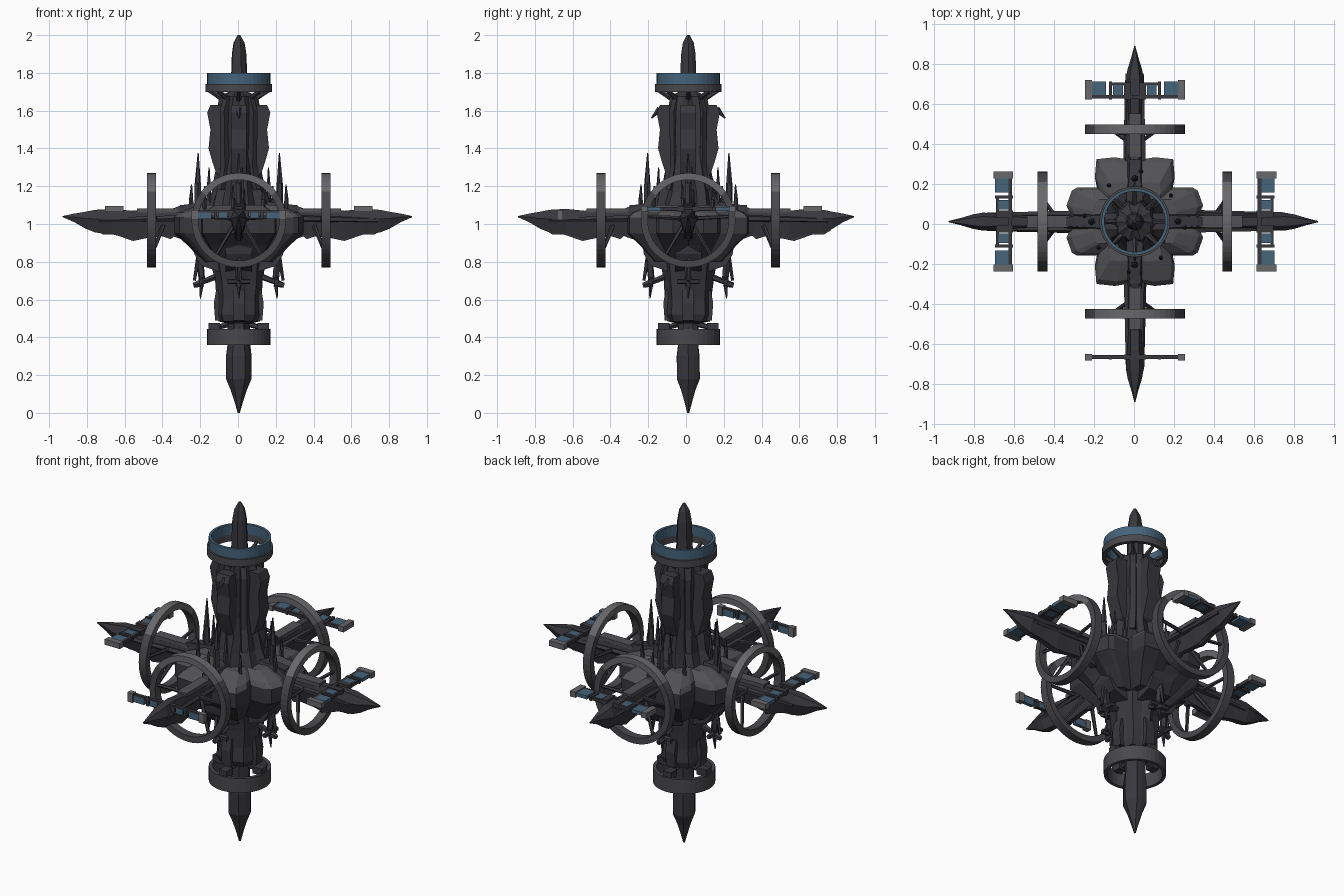
import bpy, bmesh, math, random
from mathutils import Vector, Matrix

if "Cube" in bpy.data.objects:
    bpy.data.objects.remove(bpy.data.objects["Cube"])

random.seed(4)
CX, CY = 0.004, 0.012


def mat(name, c):
    m = bpy.data.materials.new(name)
    m.diffuse_color = (*c, 1)
    m.use_nodes = True
    m.node_tree.nodes["Principled BSDF"].inputs["Base Color"].default_value = m.diffuse_color
    return m


DARK = mat("charcoal", (0.040, 0.039, 0.047))
PLATE = mat("slate plate", (0.085, 0.085, 0.092))
GREY = mat("ring grey", (0.066, 0.066, 0.073))
PALE = mat("pale metal", (0.14, 0.14, 0.15))
BLUE = mat("steel blue", (0.06, 0.125, 0.195))
HUB = Matrix.Translation((CX, CY, 0))


def loft(name, rings, m, M=HUB, closed=False):
    """Skin a list of equal-length vertex rings; cap the ends unless closed."""
    bm = bmesh.new()
    R = [[bm.verts.new(M @ Vector(p)) for p in r] for r in rings]
    n = len(R[0])
    for i in range(len(R) if closed else len(R) - 1):
        a, b = R[i], R[(i + 1) % len(R)]
        for j in range(n):
            k = (j + 1) % n
            bm.faces.new((a[j], a[k], b[k], b[j]))
    if not closed:
        bm.faces.new(R[0])
        bm.faces.new(R[-1])
    bmesh.ops.recalc_face_normals(bm, faces=bm.faces)
    me = bpy.data.meshes.new(name)
    bm.to_mesh(me)
    bm.free()
    me.materials.append(m)
    ob = bpy.data.objects.new(name, me)
    bpy.context.collection.objects.link(ob)
    return ob


def recolour(ob, m, rule):
    """Give faces that satisfy the rule a second material."""
    ob.data.materials.append(m)
    for f in ob.data.polygons:
        if rule(f):
            f.material_index = 1


def box(name, a, b, m, M=HUB):
    (x0, y0, z0), (x1, y1, z1) = a, b
    return loft(name, [[(x0, y0, z), (x1, y0, z), (x1, y1, z), (x0, y1, z)] for z in (z0, z1)], m, M)


def beam(name, p, q, r0, r1, m, M=HUB, n=5):
    """Tapered rod from p to q."""
    p, q = Vector(p), Vector(q)
    rot = (q - p).to_track_quat('Z', 'Y')
    circ = [Vector((math.cos(2 * math.pi * i / n), math.sin(2 * math.pi * i / n), 0)) for i in range(n)]
    return loft(name, [[c + rot @ (v * r) for v in circ] for c, r in ((p, r0), (q, r1))], m, M)


def hoop(name, r0, r1, w0, w1, m, M=HUB, n=40):
    """Flat band around local z."""
    rings = []
    for i in range(n):
        c, s = math.cos(2 * math.pi * i / n), math.sin(2 * math.pi * i / n)
        rings.append([(c * r, s * r, w) for r, w in ((r0, w0), (r1, w0), (r1, w1), (r0, w1))])
    return loft(name, rings, m, M, True)


def column(name, prof, n, flute, jit, m):
    """Rugged fluted shaft from (z, radius) pairs."""
    rings = []
    for z, r in prof:
        ring = []
        for i in range(n):
            a = 2 * math.pi * i / n + random.uniform(-jit, jit) * 0.6
            k = r * (1 if i % 2 == 0 else flute) * (1 + random.uniform(-jit, jit))
            ring.append((k * math.cos(a), k * math.sin(a), z))
        rings.append(ring)
    return loft(name, rings, m)


def slab(name, outline, t, m, M):
    """Radial fin: (r, z) outline with half thickness t."""
    return loft(name, [[(r, s * t, z) for r, z in outline] for s in (-1, 1)], m, M)


# central spire
column("upper_column", [(1.0, .20), (1.1, .175), (1.17, .15), (1.25, .128), (1.36, .11), (1.48, .112),
                        (1.6, .115), (1.675, .1), (1.70, .05)], 20, 0.84, 0.06, DARK)
column("upper_shaft", [(1.65, .05), (1.8, .044), (1.9, .04), (1.96, .03), (2.0, .008)], 10, 0.92, 0.02, DARK)
column("lower_column", [(1.0, .21), (.9, .19), (.8, .145), (.7, .13), (.6, .12), (.52, .125), (.485, .11),
                        (.47, .05)], 16, 0.9, 0.04, DARK)
column("lower_shaft", [(.5, .06), (.36, .06), (.3, .067), (.18, .067), (.12, .042), (.05, .02), (0, .006)],
       12, 0.9, 0.02, DARK)

# spire rings and their struts
hoop("top_ring_grey", .155, .177, 1.70, 1.742, GREY)
hoop("top_ring_blue", .152, .167, 1.742, 1.80, BLUE)
hoop("bottom_ring", .148, .167, .36, .445, GREY)
for i in range(8):
    M = HUB @ Matrix.Rotation(math.pi / 4 * i, 4, 'Z')
    beam("top_ring_strut", (.08, 0, 1.66), (.165, 0, 1.71), .016, .009, DARK, M)
    if i % 2 == 0:
        beam("bottom_ring_strut", (.05, 0, .47), (.158, 0, .44), .016, .012, DARK, M)
        box("bottom_ring_block", (.10, -.025, .435), (.16, .025, .475), DARK, M)

# arm directions: angle, arm length, whether the cross panel stands upright
for ang, L, upright in ((0, .918, 0), (90, .878, 0), (180, .932, 0), (270, .902, 1)):
    M = HUB @ Matrix.Rotation(math.radians(ang), 4, 'Z')

    # hub lobe: stacked, scaled outlines; the front and back lobes are squarer
    if ang % 180:
        half = [(.17, .19), (.22, .20), (.312, .192), (.322, .10)]
    else:
        half = [(.17, .17), (.29, .17), (.315, .155), (.342, .08)]
    out = [(.05, -.05)] + [(x, -y) for x, y in half] + [(.305, 0)] + half[::-1] + [(.05, .05)]
    lay = [(.80, .55, .55), (.89, .80, .82), (.95, 1, 1), (1.035, 1, 1), (1.06, .93, .93), (1.10, .62, .65)]
    lobe = loft("hub_lobe", [[(x * a, y * b, z) for x, y in out] for z, a, b in lay], DARK, M)
    recolour(lobe, PLATE, lambda f: f.normal.z > 0.4 and f.center.z > 1.03)
    box("hub_spine", (.14, -.03, 1.03), (.31, .03, 1.10), DARK, M)

    # arm: hexagonal loft (r, half width, bottom, top)
    k = L / .92
    secs = [(.15, .06, .92, 1.12), (.30, .045, .92, 1.10), (.36, .034, .94, 1.075), (.50, .034, .925, 1.075),
            (.56, .040, .92, 1.07), (.66, .040, .945, 1.08), (.75, .045, .955, 1.075),
            (.80, .036, .975, 1.065), (.86, .018, 1.01, 1.055), (.92, .003, 1.036, 1.042)]
    rings = []
    for r, w, b, t in secs:
        mid = b * .4 + t * .6
        r *= k
        rings.append([(r, w, mid), (r, w * .55, t), (r, -w * .55, t),
                      (r, -w, mid), (r, -w * .4, b), (r, w * .4, b)])
    loft("arm", rings, DARK, M)
    box("arm_top_plate", (.32, -.030, 1.06), (.54, .030, 1.083), PLATE, M)
    for s in (-1, 1):
        beam("arm_rib", (.30, s * .04, 1.03), (.74, s * .035, 1.02), .018, .012, DARK, M)
    slab("arm_keel", [(.3, .97), (.36, .92), (.42, .94), (.56, .91), (.66, .945), (.72, .945), (.76, .97),
                      (.6, 1.0)], .012, DARK, M)

    # arm ring, lighter along its top, with struts
    MR = M @ Matrix.Translation((.462, 0, 1.02)) @ Matrix.Rotation(math.pi / 2, 4, 'Y')
    ring = hoop("arm_ring", .214, .25, -.024, .024, GREY, MR, 48)
    recolour(ring, PALE, lambda f: f.center.z > 1.17)
    for s in (-1, 1):
        beam("arm_ring_strut", (.40, s * .03, .99), (.462, s * .12, .835), .012, .009, DARK, M)
        beam("arm_ring_side_strut", (.44, s * .03, 1.03), (.462, s * .222, 1.04), .012, .009, DARK, M)

    # cross panels on both sides of the arm
    MP = M @ Matrix.Translation((.655, 0, 1.08))
    if upright:
        MP = M @ Matrix.Translation((.678, 0, 1.05)) @ Matrix.Rotation(math.pi / 2, 4, 'Y') \
            @ Matrix.Diagonal((.55, 1, 1, 1))
    for s in (-1, 1):
        def pbox(name, x0, x1, y0, y1, h, m):
            box(name, (x0, s * y0, -h), (x1, s * y1, h), m, MP)
        pbox("panel_rail", -.040, -.022, .0, .23, .010, DARK)
        pbox("panel_rail_outer", .025, .04, .05, .13, .009, DARK)
        pbox("panel_blue_inner", -.022, .028, .06, .108, .010, BLUE)
        pbox("panel_crossbar", -.045, .045, .115, .13, .011, DARK)
        pbox("panel_blue_outer", -.022, .045, .145, .215, .010, BLUE)
        pbox("panel_root", -.045, .04, .02, .055, .013, DARK)
        pbox("panel_end_block", -.045, .053, .215, .25, .016, PALE)

    # tall spikes on the hub
    for r, t, top, w in ((.215, 0, 1.375, .021), (.157, .02, 1.30, .015), (.25, -.03, 1.21, .014),
                         (.18, .13, 1.2, .014)):
        mid = (1.02 + top) / 2 + .02
        beam("hub_spike", (r, t, 1.02), (r + .002, t, mid), w, w * .8, DARK, M)
        beam("hub_spike_tip", (r + .002, t, mid), (r, t, top), w * .8, .003, DARK, M)

    # armour fin on the upper column and hook
    slab("column_fin", [(.06, 1.63), (.15, 1.63), (.167, 1.59), (.15, 1.50), (.16, 1.40), (.14, 1.33),
                        (.12, 1.27), (.06, 1.22)], .042, DARK, M)
    slab("column_rib", [(.05, 1.68), (.10, 1.675), (.125, 1.6), (.12, 1.3), (.15, 1.18), (.05, 1.18)],
         .016, DARK, M @ Matrix.Rotation(math.pi / 4, 4, 'Z'))
    if ang in (90, 270):
        beam("fin_hook", (.15, 0, 1.61), (.195, 0, 1.56), .018, .004, DARK, M)

    # underside skirt and hanging claws
    slab("hub_skirt", [(.08, .95), (.25, .95), (.235, .84), (.20, .78), (.08, .74)], .07, DARK, M)
    slab("lower_fin", [(.06, .66), (.12, .65), (.132, .58), (.125, .49), (.06, .48)], .03, DARK, M)
    beam("claw_stem", (.21, 0, .86), (.195, 0, .70), .02, .018, DARK, M)
    beam("claw_tip", (.195, 0, .72), (.203, 0, .605), .018, .003, DARK, M)
    beam("claw_brace", (.10, 0, .73), (.20, 0, .69), .018, .014, DARK, M)
    beam("claw_bar", (.20, -.06, .695), (.20, .06, .695), .014, .014, DARK, M)
    beam("claw_knuckle", (.19, 0, .69), (.24, 0, .675), .022, .014, DARK, M)
    beam("claw_upper", (.235, 0, .70), (.215, 0, .82), .008, .012, DARK, M)
